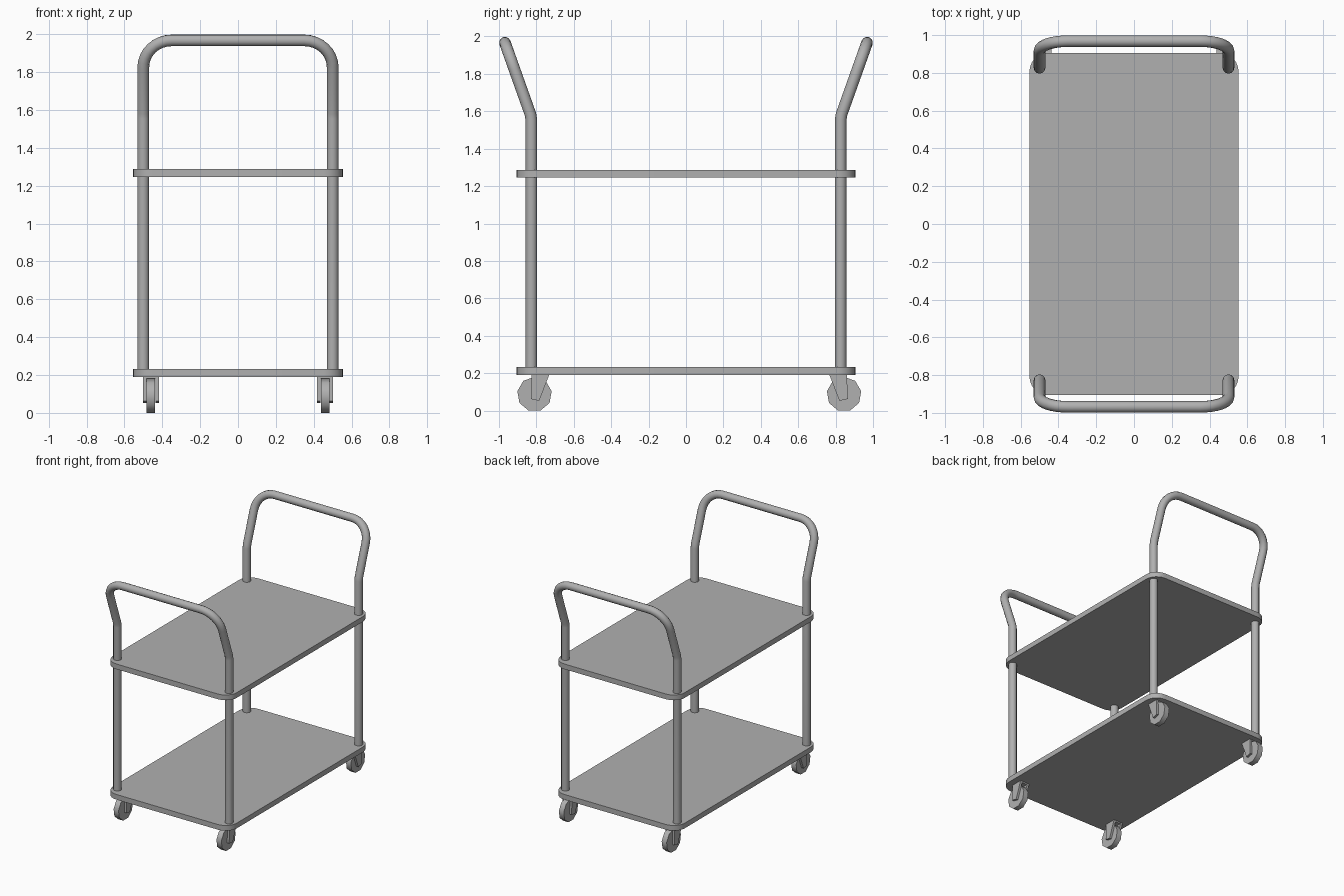
import bpy, bmesh
from math import sin, cos, pi, radians
from mathutils import Vector

if "Cube" in bpy.data.objects:
    bpy.data.objects.remove(bpy.data.objects["Cube"])

# Dark grey finish shared by all parts
grey = bpy.data.materials.new("dark_grey")
grey.diffuse_color = (0.435, 0.435, 0.435, 1)
grey.use_nodes = True
grey.node_tree.nodes["Principled BSDF"].inputs["Base Color"].default_value = grey.diffuse_color


def add_mesh(name, bm, smooth=None):
    bmesh.ops.recalc_face_normals(bm, faces=bm.faces)
    me = bpy.data.meshes.new(name)
    bm.to_mesh(me)
    bm.free()
    me.materials.append(grey)
    ob = bpy.data.objects.new(name, me)
    bpy.context.collection.objects.link(ob)
    if smooth:
        bpy.ops.object.select_all(action='DESELECT')
        ob.select_set(True)
        bpy.context.view_layer.objects.active = ob
        bpy.ops.object.shade_smooth_by_angle(angle=radians(smooth))
    return ob


def prism(bm, points, offset):
    """Extrude a closed outline of 3D points along an offset."""
    face = bm.faces.new([bm.verts.new(p) for p in points])
    ext = bmesh.ops.extrude_face_region(bm, geom=[face], use_keep_orig=True)
    verts = [g for g in ext["geom"] if isinstance(g, bmesh.types.BMVert)]
    bmesh.ops.translate(bm, verts=verts, vec=offset)


# Shelves: slabs with rounded corners
def shelf(name, z, w=0.554, d=0.906, r=0.10, thick=0.042, seg=6):
    pts = []
    for k, (sx, sy) in enumerate(((1, 1), (-1, 1), (-1, -1), (1, -1))):
        for i in range(seg + 1):
            a = (k + i / seg) * pi / 2
            pts.append((sx * (w - r) + r * cos(a), sy * (d - r) + r * sin(a), z))
    bm = bmesh.new()
    prism(bm, pts, (0, 0, thick))
    add_mesh(name, bm, smooth=35)


shelf("lower_shelf", 0.19)
shelf("upper_shelf", 1.245)


# Push handles: one bent tube per end, also forming the two posts
def handle(name, s):
    y0, bend, top = 0.827, 1.57, Vector((0, 0.968, 1.967))
    lean = (top - Vector((0, y0, bend))).normalized()
    r = 0.15
    side = [Vector((0.5, y0, 0.21)), Vector((0.5, y0, bend - 0.015)),
            Vector((0.5, y0 + 0.005, bend + 0.015))]
    centre = top - lean * r + Vector((0.5 - r, 0, 0))
    for i in range(9):
        a = i / 8 * pi / 2
        side.append(centre + Vector((r * cos(a), 0, 0)) + lean * r * sin(a))
    path = side + [Vector((-p.x, p.y, p.z)) for p in reversed(side)]
    cu = bpy.data.curves.new(name, 'CURVE')
    cu.dimensions = '3D'
    cu.bevel_depth = 0.031
    cu.bevel_resolution = 4
    cu.use_fill_caps = True
    cu.materials.append(grey)
    sp = cu.splines.new('POLY')
    sp.points.add(len(path) - 1)
    for q, p in zip(sp.points, path):
        q.co = (p.x, s * p.y, p.z, 1)
    sp.use_smooth = True
    bpy.context.collection.objects.link(bpy.data.objects.new(name, cu))


handle("front_handle", -1)
handle("back_handle", 1)


# Casters: nine-sided wheel between two tapered fork plates under a bridge
def caster(name, x, y, s):
    bm = bmesh.new()
    n, r, z, half = 9, 0.093, 0.0874, 0.022
    ring = [(x - half, y + r * sin(i * 2 * pi / n),
             z + r * cos(i * 2 * pi / n)) for i in range(n)]
    prism(bm, ring, (2 * half, 0, 0))
    add_mesh(name + "_wheel", bm, smooth=45)

    bm = bmesh.new()
    plate = [(-0.08, 0.195), (0.015, 0.195), (0.02, 0.062), (-0.025, 0.052)]
    for px in (x - 0.042, x + 0.024):
        prism(bm, [(px, y - s * -u, v) for u, v in plate], (0.018, 0, 0))
    bridge = [(-0.08, 0.195), (0.015, 0.195), (0.015, 0.181), (-0.074, 0.181)]
    prism(bm, [(x - 0.024, y + s * u, v) for u, v in bridge], (0.048, 0, 0))
    add_mesh(name + "_fork", bm)


for end, y, s in (("front", -0.81, -1), ("back", 0.845, 1)):
    for side, x in (("left", -0.46), ("right", 0.46)):
        caster(f"{end}_{side}_caster", x, y, s)
